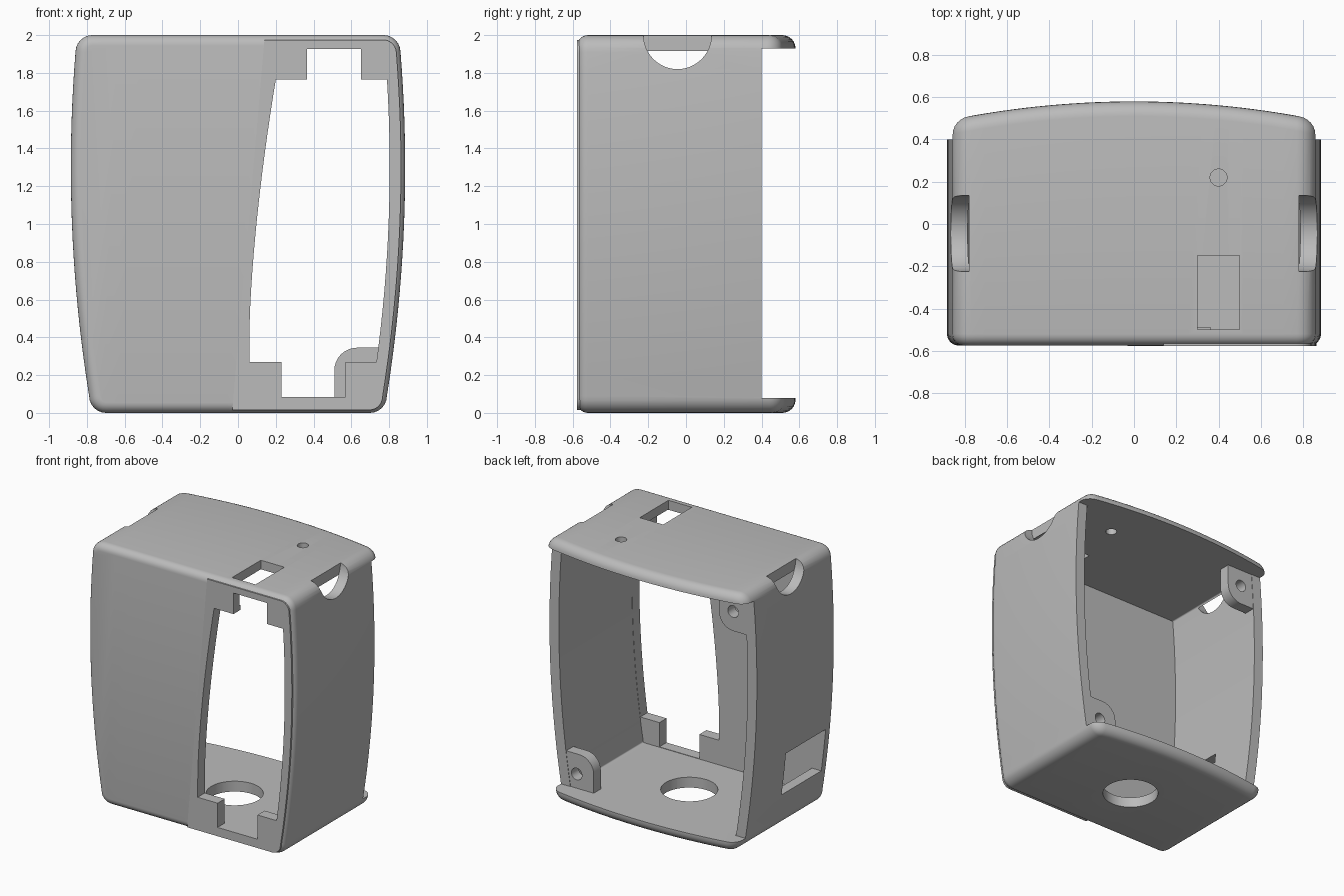
import bpy, bmesh
from math import sin, cos, pi

old = bpy.data.objects.get("Cube")
if old:
    bpy.data.objects.remove(old, do_unlink=True)

grey = bpy.data.materials.new("plain_grey")
grey.use_nodes = True
color = (0.5, 0.5, 0.5, 1)
grey.diffuse_color = color
grey.node_tree.nodes["Principled BSDF"].inputs["Base Color"].default_value = color

TOP_STEPS, SIDE_STEPS, ARC_STEPS = 12, 20, 6
FRONT, WALL_BACK = -0.575, 0.40
FLOOR, CEILING, WALL = 0.08, 1.93, 0.08


def half_width(z):
    return 0.885 - 0.066 * (z - 1.3) ** 2


def half_outline(off, z0, z1, radius):
    """Right half of the bulged outline, bottom centre to top centre."""
    def corner(zc, start):
        xc = half_width(zc) - off - radius
        return [(xc + radius * cos(a), zc + radius * sin(a))
                for a in (start + pi / 2 * i / ARC_STEPS for i in range(ARC_STEPS + 1))]
    low, high = corner(z0 + radius, -pi / 2), corner(z1 - radius, 0)
    bottom = [(low[0][0] * i / TOP_STEPS, z0) for i in range(TOP_STEPS)]
    top = [(high[-1][0] * i / TOP_STEPS, z1) for i in reversed(range(TOP_STEPS))]
    span = z1 - z0 - 2 * radius
    heights = [z0 + radius + span * i / SIDE_STEPS for i in range(1, SIDE_STEPS)]
    side = [(half_width(z) - off, z) for z in heights]
    return bottom + low + side + high + top


def full(half):
    return half + [(-x, z) for x, z in half[-2:0:-1]]


def finish(bm, name):
    bmesh.ops.recalc_face_normals(bm, faces=bm.faces)
    mesh = bpy.data.meshes.new(name)
    bm.to_mesh(mesh)
    bm.free()
    obj = bpy.data.objects.new(name, mesh)
    mesh.materials.append(grey)
    bpy.context.collection.objects.link(obj)
    return obj


def prism(name, points, y0, y1):
    bm = bmesh.new()
    a, b = ([bm.verts.new((x, y, z)) for x, z in points] for y in (y0, y1))
    bm.faces.new(a)
    bm.faces.new(b)
    for i in range(len(a)):
        bm.faces.new((a[i - 1], a[i], b[i], b[i - 1]))
    return finish(bm, name)


def box(name, x0, x1, y0, y1, z0, z1):
    return prism(name, [(x0, z0), (x1, z0), (x1, z1), (x0, z1)], y0, y1)


def cylinder(name, centre, radius, depth, axis):
    turn = {"x": (0, pi / 2, 0), "y": (pi / 2, 0, 0), "z": (0, 0, 0)}[axis]
    bpy.ops.mesh.primitive_cylinder_add(vertices=48, radius=radius, depth=depth,
                                        location=centre, rotation=turn)
    bpy.context.object.name = name
    bpy.context.object.data.materials.append(grey)
    return bpy.context.object


def combine(target, tool, operation):
    mod = target.modifiers.new(operation.lower(), "BOOLEAN")
    mod.operation, mod.solver, mod.object = operation, "EXACT", tool
    bpy.ops.object.select_all(action="DESELECT")
    bpy.context.view_layer.objects.active = target
    target.select_set(True)
    bpy.ops.object.modifier_apply(modifier=mod.name)
    bpy.data.objects.remove(tool, do_unlink=True)


# Outer body: rounded front edge, bowed and rounded back edge
def build_body():
    bm = bmesh.new()
    rings = []
    steps = [pi / 2 * i / ARC_STEPS for i in range(ARC_STEPS + 1)]
    front_r, back_r = 0.055, 0.07
    sections = [(front_r * (1 - sin(t)), FRONT + front_r * (1 - cos(t)), False) for t in steps]
    sections += [(back_r * (1 - cos(t)), back_r * (sin(t) - 1), True) for t in steps]
    for off, y, bowed in sections:
        points = full(half_outline(off, off, 2 - off, 0.09 - off))
        rings.append([bm.verts.new((x, y + (0.58 - 0.115 * x * x if bowed else 0), z))
                      for x, z in points])
    for a, b in zip(rings, rings[1:]):
        for i in range(len(a)):
            bm.faces.new((a[i - 1], a[i], b[i], b[i - 1]))
    bm.faces.new(rings[0])
    # Back cap in upright strips so that it keeps its bow
    end = rings[-1]
    half = len(end) // 2 + 1
    for s in (1, -1):
        for i in range(TOP_STEPS):
            bm.faces.new([end[s * k] for k in (i, i + 1, half - 2 - i, half - 1 - i)])
        bm.faces.new([end[s * k] for k in range(TOP_STEPS, half - TOP_STEPS)])
    return finish(bm, "housing_shell")


shell = build_body()

# Squared front pad around the window
pad = [p for p in half_outline(0.022, 0.015, 1.975, 0.07) if p[0] > 0.15 or p[1] < 1]
pad[0] = (-0.03, 0.015)
combine(shell, prism("front_pad", pad + [(0.14, 1.975)], FRONT - 0.002, -0.5), "UNION")

# Hollow inside, open at the back, with side walls shorter than the plates
cavity = full(half_outline(WALL, FLOOR, CEILING, 0.01))
combine(shell, prism("cavity", cavity, FRONT + 0.085, 1), "DIFFERENCE")
combine(shell, box("back_trim", -1, 1, WALL_BACK, 1, FLOOR, CEILING), "DIFFERENCE")

# Front window with a narrower notch at each end
low, high = 0.27, 1.765
heights = [low + (high - low) * i / 16 for i in range(17)]
window = [(half_width(z) - 0.082, z) for z in heights]
window += [(0.65, high), (0.65, 1.927), (0.365, 1.927), (0.365, high)]
window += [(0.06 + 0.14 * (max(z - 0.4, 0) / 1.365) ** 1.6, z) for z in reversed(heights)]
window += [(0.23, low), (0.23, 0.083), (0.57, 0.083), (0.57, low)]
combine(shell, prism("window", window, -0.8, -0.4), "DIFFERENCE")

# Corner screw bosses: low on the left side, high on the right side
for name, sign, inner, outer, base, tip, hole in (
        ("low_boss", 1, 0.51, 0.745, 0.04, 0.345, (0.655, 0.19)),
        ("high_boss", -1, 0.56, 0.83, 1.96, 1.65, (0.68, 1.8))):
    r = 0.12
    up = 1 if tip > base else -1
    curve = [(inner + r - r * cos(pi / 2 * i / 8), tip - up * r * (1 - sin(pi / 2 * i / 8)))
             for i in range(9)]
    shape = [(outer, base), (inner, base)] + curve + [(outer, tip)]
    boss = prism(name, [(sign * x, z) for x, z in shape], 0.31, WALL_BACK - 0.003)
    combine(shell, boss, "UNION")
    combine(shell, cylinder("screw_hole", (sign * hole[0], 0.36, hole[1]), 0.045, 0.3, "y"),
            "DIFFERENCE")

# Round notches in the tops of both sides
for s in (-1, 1):
    combine(shell, cylinder("side_notch", (s * 0.93, -0.045, 2), 0.18, 0.3, "x"), "DIFFERENCE")

# Holes in the top, floor and right side
combine(shell, box("top_slot", 0.3, 0.5, -0.5, -0.15, 1.8, 2.2), "DIFFERENCE")
combine(shell, cylinder("top_pin_hole", (0.4, 0.22, 2), 0.04, 0.4, "z"), "DIFFERENCE")
combine(shell, cylinder("floor_hole", (0, -0.04, 0), 0.2, 0.4, "z"), "DIFFERENCE")
combine(shell, box("side_port", -1.1, -0.68, -0.485, 0.0, 0.27, 0.6), "DIFFERENCE")

bpy.ops.object.select_all(action="DESELECT")
bpy.context.view_layer.objects.active = shell
shell.select_set(True)
bpy.ops.object.shade_smooth_by_angle(angle=pi / 6)
